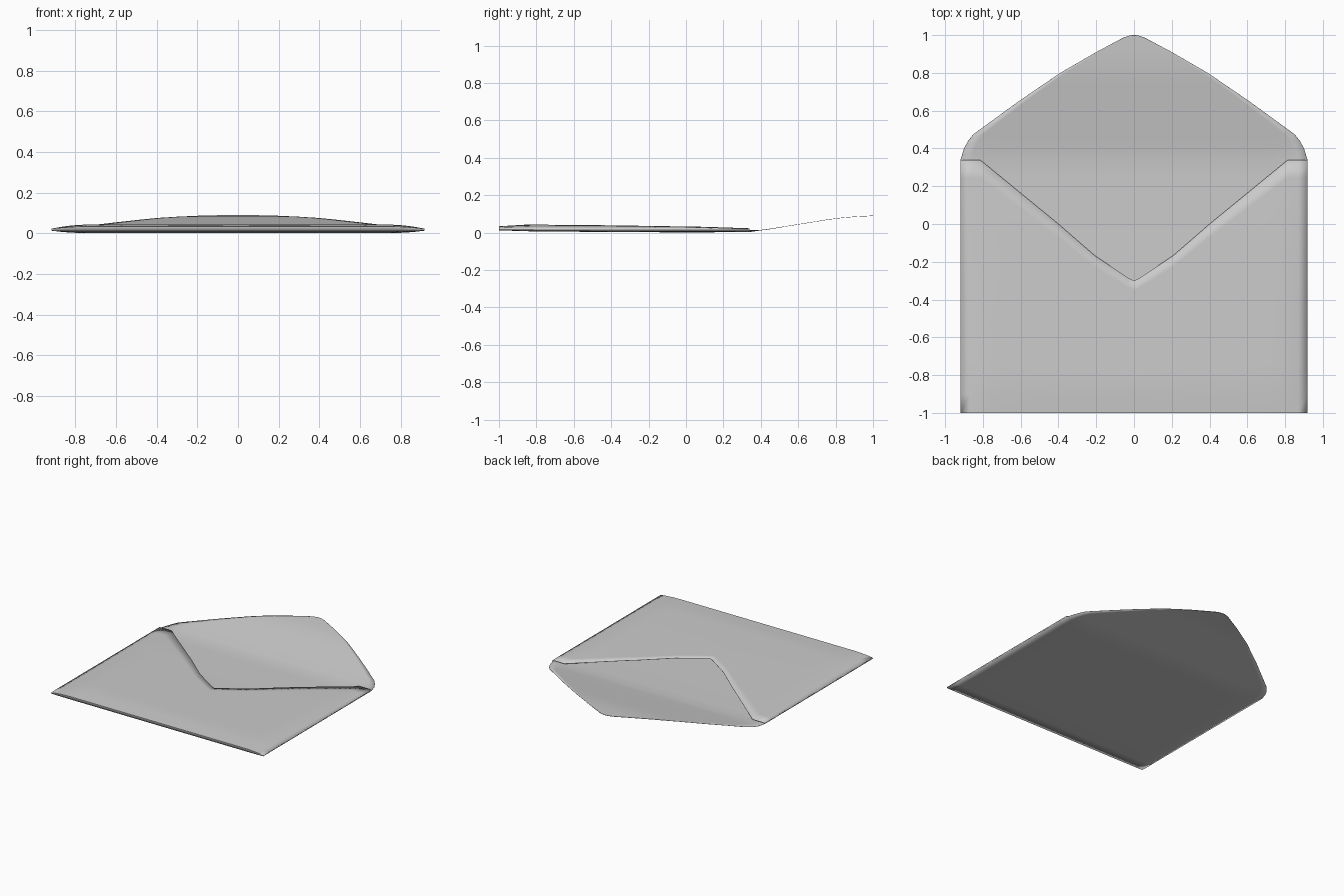
import bpy
import bmesh
import math

cube = bpy.data.objects.get("Cube")
if cube:
    bpy.data.objects.remove(cube, do_unlink=True)

HALF = 0.918      # half width of the envelope
FOLD = 0.34       # y of the fold line
PAPER = 0.002

paper = bpy.data.materials.new("grey_paper")
paper.use_nodes = True
colour = (0.6, 0.6, 0.6, 1)
paper.diffuse_color = colour
paper.node_tree.nodes["Principled BSDF"].inputs["Base Color"].default_value = colour


def along(points, t):
    """Piecewise linear lookup in a list of (position, value) pairs."""
    if t <= points[0][0]:
        return points[0][1]
    for (a, va), (b, vb) in zip(points, points[1:]):
        if t <= b:
            return va + (vb - va) * (t - a) / (b - a)
    return points[-1][1]


# Outline and height profiles
flap_width = [(FOLD, HALF), (0.40, 0.90), (0.44, 0.878), (0.475, 0.85), (0.65, 0.61),
              (0.80, 0.39), (0.91, 0.20), (0.985, 0.06), (0.997, 0.025), (1.0, 0.008)]
notch = [(0, -0.30), (0.03, -0.285), (0.21, -0.165), (0.40, 0.0), (0.815, FOLD)]
back_height = [(-1, 0.013), (-0.8, 0.007), (0, 0.002), (FOLD, 0.004), (0.45, 0.02),
               (0.60, 0.044), (0.78, 0.073), (0.88, 0.084), (1, 0.09)]
front_height = [(-1, 0.033), (-0.85, 0.042), (-0.4, 0.038), (0.1, 0.03), (FOLD, 0.022)]
side_roll = [(0.76, 0), (0.84, 0.25), (HALF, 1)]


def back_z(x, y):
    z = along(back_height, y)
    lift = along(side_roll, abs(x)) * along([(FOLD, 1), (0.5, 0)], y)
    return max(z + (0.014 - z) * lift, PAPER / 2)


def front_z(x, y):
    z = along(front_height, y)
    return z + (0.022 - z) * along(side_roll, abs(x))


def sheet(name, rows):
    """Skin a grid of points into a thin sheet of paper."""
    bm = bmesh.new()
    grid = [[bm.verts.new(p) for p in row] for row in rows]
    for low, high in zip(grid, grid[1:]):
        for i in range(len(low) - 1):
            bm.faces.new((low[i], low[i + 1], high[i + 1], high[i]))
    mesh = bpy.data.meshes.new(name)
    bm.to_mesh(mesh)
    bm.free()
    mesh.materials.append(paper)
    obj = bpy.data.objects.new(name, mesh)
    bpy.context.collection.objects.link(obj)
    solid = obj.modifiers.new("paper_thickness", "SOLIDIFY")
    solid.thickness = PAPER
    solid.offset = 0
    bpy.ops.object.select_all(action="DESELECT")
    obj.select_set(True)
    bpy.context.view_layer.objects.active = obj
    bpy.ops.object.shade_smooth_by_angle(angle=math.radians(30))
    return obj


steps = [i / 16 for i in range(-16, 17)]

# Back panel with the open flap, one folded sheet
ys = [-1 + i * (FOLD + 1) / 14 for i in range(14)]
flap_ys = [y for y, w in flap_width] + [0.55, 0.60, 0.70, 0.75, 0.85, 0.95]
ys = sorted(ys + flap_ys)
back_rows = []
for y in ys:
    width = along(flap_width, y)
    back_rows.append([(s * width, y, back_z(s * width, y)) for s in steps])
sheet("back_panel_and_flap", back_rows)

# Front panel with the notched opening, folded up along the bottom edge
half_xs = sorted([x for x, y in notch[1:]] + [0.1, 0.3, 0.5, 0.6, 0.7, 0.76, 0.87, HALF])
xs = [-x for x in reversed(half_xs)] + [0] + half_xs
front_rows = [[(x, -0.999, back_z(x, -1)) for x in xs]]
for i in range(15):
    row = []
    for x in xs:
        y = -0.999 + (along(notch, abs(x)) + 0.999) * i / 14
        row.append((x, y, front_z(x, y)))
    front_rows.append(row)
sheet("front_panel", front_rows)

# Side folds closing the pocket
for side, label in ((1, "left"), (-1, "right")):
    x = side * (HALF - PAPER / 2)
    edge_ys = [-0.999 + i * (FOLD + 0.999) / 8 for i in range(9)]
    sheet(label + "_side_fold", [[(x, y, back_z(x, y)) for y in edge_ys],
                                 [(x, y, front_z(x, y)) for y in edge_ys]])
